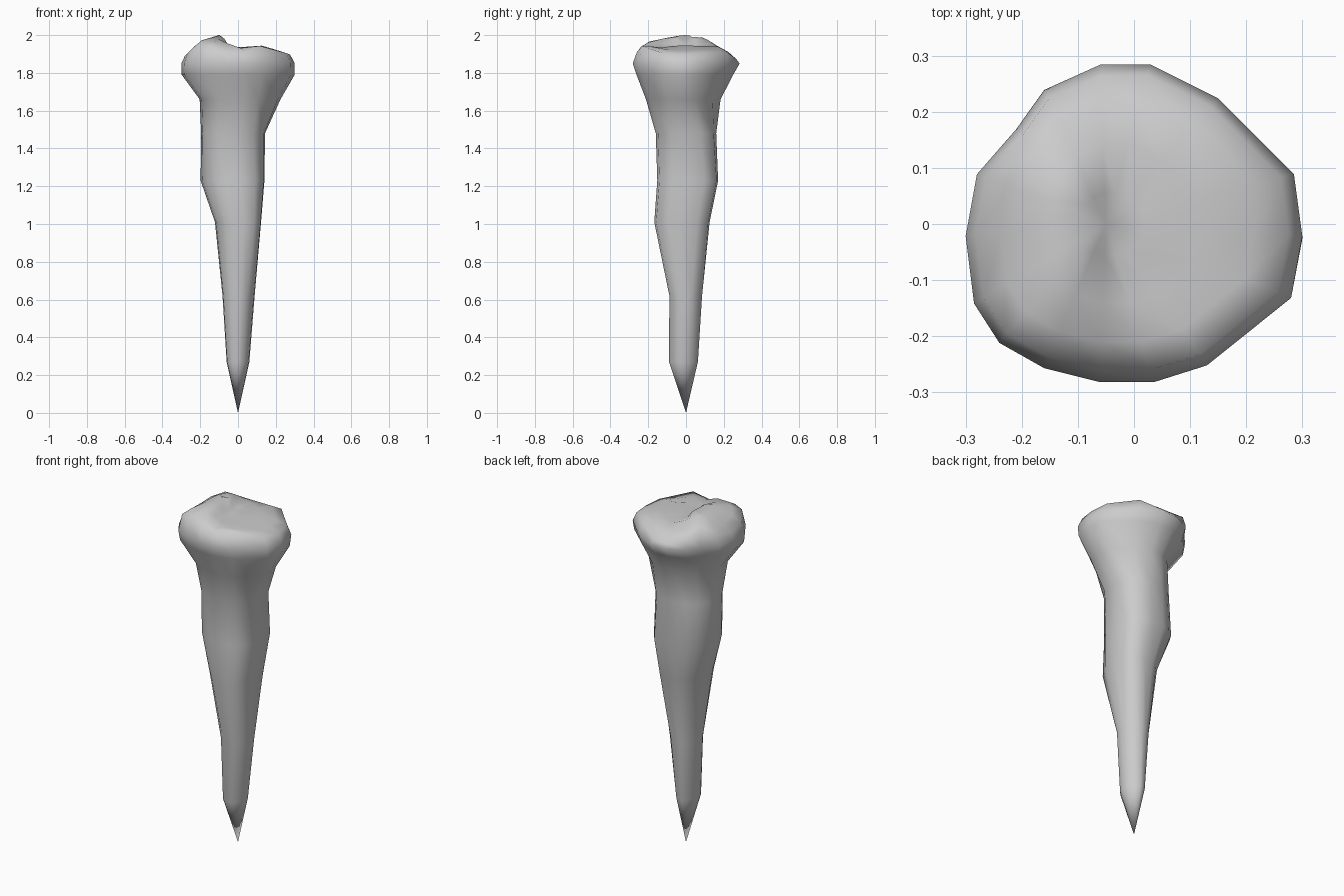
import bpy
import bmesh

cube = bpy.data.objects.get("Cube")
if cube:
    bpy.data.objects.remove(cube)

grey = bpy.data.materials.new("plain grey")
grey.use_nodes = True
colour = (0.6, 0.6, 0.6, 1)
grey.diffuse_color = colour
grey.node_tree.nodes["Principled BSDF"].inputs["Base Color"].default_value = colour

# Crown cross-section, and the squarer one of the root (unit size)
CROWN = [(-.06, .285), (.03, .285), (.15, .225), (.285, .09), (.3, -.02), (.28, -.13),
         (.13, -.25), (.035, -.28), (-.06, -.28), (-.16, -.255), (-.24, -.21),
         (-.285, -.14), (-.3, -.02), (-.28, .09), (-.21, .17), (-.16, .24)]
ROOT = [(-.2, 1), (.25, 1), (.72, .95), (1, .55), (1, 0), (.98, -.5), (.7, -.93), (.25, -1),
        (-.2, -1), (-.55, -.88), (-.8, -.68), (-.95, -.4), (-1, 0), (-.93, .4), (-.75, .7), (-.5, .9)]

# Side profile: height, left/right limits, front/back limits, squareness
RINGS = [(.27, -.06, .06, -.09, .063, 0), (.62, -.082, .088, -.088, .085, .2),
         (1.01, -.122, .122, -.168, .125, 1), (1.23, -.198, .14, -.152, .17, 1),
         (1.48, -.195, .143, -.16, .16, .8), (1.66, -.203, .225, -.212, .183, 0),
         (1.79, -.298, .3, -.262, .25, 0), (1.85, -.3, .3, -.282, .284, 0)]

# Chewing surface: crest with a groove across x, rounded off along y
CREST = [(-.3, 1.87), (-.2, 1.97), (-.1, 2), (-.075, 1.985), (-.05, 1.945),
         (0, 1.93), (.13, 1.945), (.3, 1.89)]
ENVELOPE = [(-.285, 1.86), (-.25, 1.93), (-.2, 1.965), (-.03, 2), (.03, 2),
            (.1, 1.985), (.2, 1.92), (.24, 1.905), (.285, 1.85)]
HUB = (-.05, 0)


def lerp(a, b, t):
    return a + (b - a) * t


def sample(curve, t):
    for (t0, z0), (t1, z1) in zip(curve, curve[1:]):
        if t <= t1:
            break
    return lerp(z0, z1, (t - t0) / (t1 - t0))


def crest_height(x, y):
    return min(sample(CREST, x), sample(ENVELOPE, y))


bm = bmesh.new()


def add_ring(points):
    return [bm.verts.new(p) for p in points]


def bridge(low, high):
    n = len(low)
    for i in range(n):
        j = (i + 1) % n
        bm.faces.new((low[i], low[j], high[j], high[i]))


def fan(ring, tip):
    for i in range(len(ring)):
        bm.faces.new((ring[i], ring[(i + 1) % len(ring)], tip))


# Root and flaring neck
loops = []
for z, x0, x1, y0, y1, square in RINGS:
    ring = []
    for (cx, cy), (u, v) in zip(CROWN, ROOT):
        across = lerp((cx + .3) / .6, (u + 1) / 2, square)
        along = lerp((cy + .28) / .565, (v + 1) / 2, square)
        ring.append((lerp(x0, x1, across), lerp(y0, y1, along), z))
    loops.append(add_ring(ring))

# Crown top, closing towards the groove
for size in (.93, .75, .5, .2):
    ring = []
    for x, y in CROWN:
        px, py = lerp(HUB[0], x, size), lerp(HUB[1], y, size)
        ring.append((px, py, crest_height(px, py)))
    loops.append(add_ring(ring))

for low, high in zip(loops, loops[1:]):
    bridge(low, high)
fan(loops[0], bm.verts.new((0, 0, 0)))
fan(loops[-1], bm.verts.new((*HUB, crest_height(*HUB))))
bmesh.ops.recalc_face_normals(bm, faces=bm.faces)
for face in bm.faces:
    face.smooth = True

mesh = bpy.data.meshes.new("tooth")
bm.to_mesh(mesh)
bm.free()
mesh.materials.append(grey)
tooth = bpy.data.objects.new("tooth", mesh)
bpy.context.collection.objects.link(tooth)
